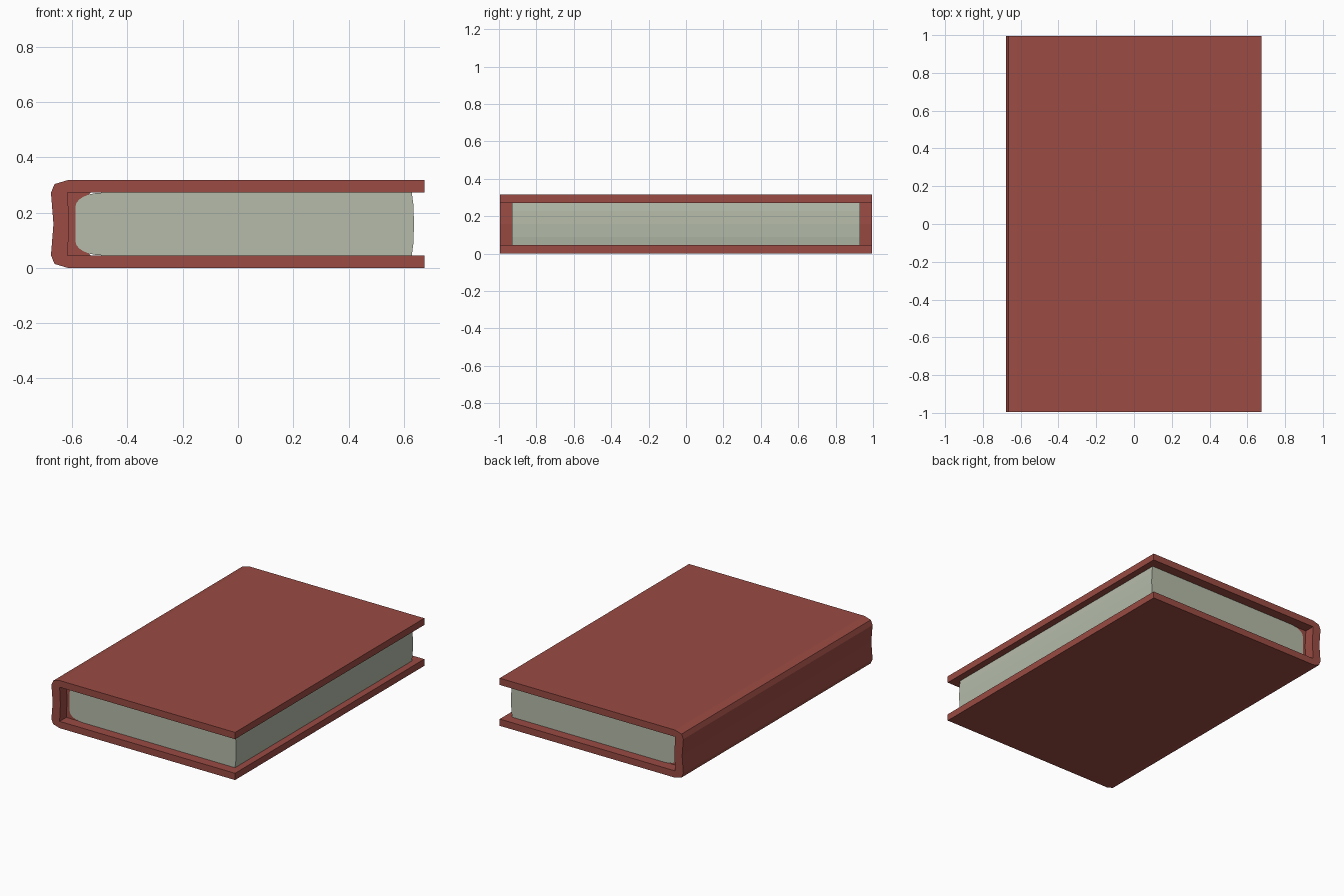
import bpy, bmesh, math

if "Cube" in bpy.data.objects:
    bpy.data.objects.remove(bpy.data.objects["Cube"])


def material(name, rgb):
    m = bpy.data.materials.new(name)
    m.diffuse_color = (*rgb, 1)
    m.use_nodes = True
    m.node_tree.nodes["Principled BSDF"].inputs["Base Color"].default_value = m.diffuse_color
    return m


def extrude_profile(name, points, half_length, mat):
    """Extrude an x-z outline along y, centred on y = 0."""
    bm = bmesh.new()
    face = bm.faces.new([bm.verts.new((x, -half_length, z)) for x, z in points])
    ext = bmesh.ops.extrude_face_region(bm, geom=[face], use_keep_orig=True)
    new = [v for v in ext["geom"] if isinstance(v, bmesh.types.BMVert)]
    bmesh.ops.translate(bm, verts=new, vec=(0, 2 * half_length, 0))
    bmesh.ops.recalc_face_normals(bm, faces=bm.faces)
    me = bpy.data.meshes.new(name)
    bm.to_mesh(me)
    bm.free()
    me.materials.append(mat)
    ob = bpy.data.objects.new(name, me)
    bpy.context.collection.objects.link(ob)
    return ob


red = material("cover_red", (0.325, 0.07, 0.056))
paper = material("page_cream", (0.46, 0.50, 0.40))

H, T = 0.317, 0.045          # book height, board thickness
MID = H / 2


def mirrored(lower):
    """Complete an outline whose lower half ends at mid height."""
    return lower + [(x, H - z) for x, z in reversed(lower) if abs(z - MID) > 1e-6]


# Cover: two boards joined by a slightly hollow spine
outer = mirrored([(0.675, 0), (-0.617, 0), (-0.664, 0.014), (-0.677, T), (-0.668, MID)])
inner = mirrored([(0.675, T), (-0.617, T), (-0.611, MID)])
extrude_profile("cover", outer + inner[::-1], 0.995, red)

# Spine lining: fills the gap behind the rounded page block
extrude_profile("spine_lining",
                mirrored([(-0.53, T - 0.004), (-0.62, T - 0.004), (-0.62, MID)])
                + [(-0.56, H - 0.07), (-0.56, 0.07)], 0.925, red)

# Page block: rounded at the spine, gently bowed fore edge
back = [(-0.49 - 0.098 * math.sin(a), 0.095 - 0.05 * math.cos(a))
        for a in (i * math.pi / 12 for i in range(7))]
lower = [(0.637, MID), (0.635, 0.09), (0.629, T - 0.001)] + back
upper = [(x, H - z) for x, z in reversed(lower[1:])]
extrude_profile("page_block", lower + upper, 0.93, paper)
